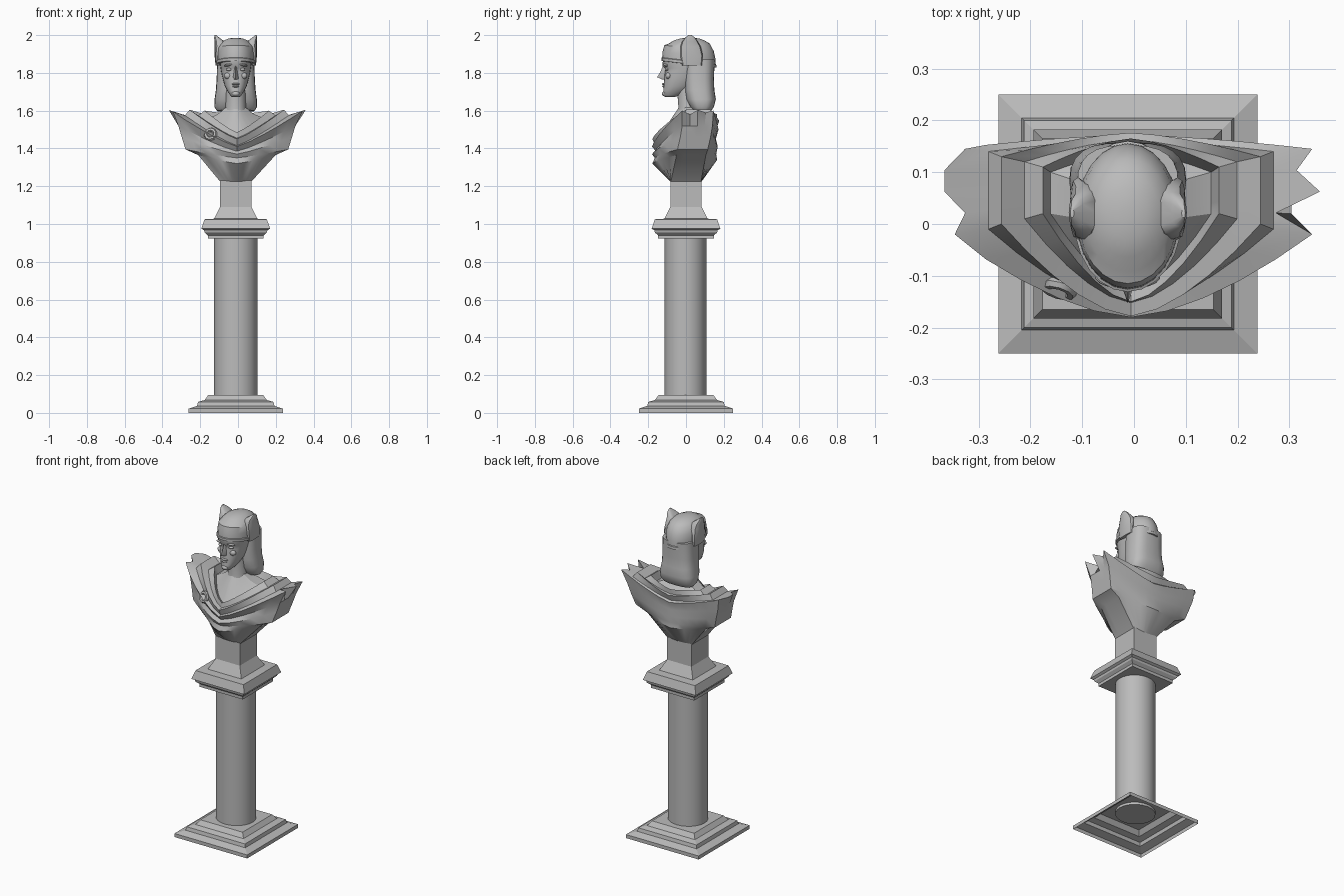
import bpy, bmesh, math
from mathutils import Vector

cube = bpy.data.objects.get("Cube")
if cube:
    bpy.data.objects.remove(cube)

CX = -0.012  # axis of the statue
stone = bpy.data.materials.new("grey stone")
stone.use_nodes = True
grey = (0.5, 0.5, 0.5, 1)
stone.diffuse_color = grey
stone.node_tree.nodes["Principled BSDF"].inputs["Base Color"].default_value = grey


def finish(obj, angle):
    if not obj.data.materials:
        obj.data.materials.append(stone)
    bpy.ops.object.select_all(action="DESELECT")
    obj.select_set(True)
    bpy.context.view_layer.objects.active = obj
    bpy.ops.object.shade_smooth_by_angle(angle=math.radians(angle))


def loft(name, rings, cap_first=True, cap_last=True, angle=35):
    """Skin a stack of closed rings that all have the same point count."""
    bm = bmesh.new()
    loops = [[bm.verts.new(p) for p in ring] for ring in rings]
    count = len(loops[0])
    for low, high in zip(loops, loops[1:]):
        for i in range(count):
            j = (i + 1) % count
            bm.faces.new((low[i], low[j], high[j], high[i]))
    if cap_first:
        bm.faces.new(loops[0][::-1])
    if cap_last:
        bm.faces.new(loops[-1])
    bmesh.ops.recalc_face_normals(bm, faces=bm.faces[:])
    mesh = bpy.data.meshes.new(name)
    bm.to_mesh(mesh)
    bm.free()
    obj = bpy.data.objects.new(name, mesh)
    bpy.context.collection.objects.link(obj)
    finish(obj, angle)
    return obj


def square(half, z):
    return [(CX + sx * half, sy * half, z)
            for sx, sy in ((-1, -1), (1, -1), (1, 1), (-1, 1))]


def oval(z, half, front, back, cx=0, power=2, tilt=0, sides=24):
    """Ring between a front and a back y; a higher power is boxier."""
    ring = []
    for i in range(sides):
        a = math.tau * i / sides
        c, s = math.cos(a), math.sin(a)
        px = math.copysign(abs(c) ** (2 / power), c)
        py = math.copysign(abs(s) ** (2 / power), s)
        y = (front + back) / 2 + py * (back - front) / 2
        ring.append((CX + cx + px * half, y, z + tilt * (y - 0.02)))
    return ring


def ball(name, place, size, segments=10):
    bpy.ops.mesh.primitive_uv_sphere_add(segments=segments, ring_count=6, radius=1,
                                         location=(CX + place[0], place[1], place[2]))
    obj = bpy.context.object
    obj.name = name
    obj.scale = size
    finish(obj, 60)
    return obj


# Pillar: stepped plinth, shaft, moulded capital and square block
loft("plinth", [square(h, z) for h, z in (
    (.25, 0), (.25, .022), (.205, .037), (.2, .058), (.165, .068), (.145, .095))],
    cap_first=False, angle=10)
loft("shaft", [oval(z, .115, -.113, .108) for z in (.08, .93)])
loft("capital", [square(h, z) for h, z in (
    (.148, .922), (.148, .94), (.165, .955), (.168, .967), (.182, .975),
    (.165, 1.025), (.115, 1.028), (.083, 1.09))], angle=10)
loft("block", [square(.083, z) for z in (1.08, 1.23)], angle=10)


# Bust: neck root, chest, folded cloak and tapering underside in one skin
RAGGED = {1: (0, -.07, .015, -.03, 0), -1: (-.01, -.03, .01, .01, -.03)}


def drape(half, side_f, side_b, front, back, zf, zs, zb, ragged=False):
    halves = []
    for s in (1, -1):
        pts = []
        for i in range(6):
            u = i / 5
            pts.append((half * u, front + (side_f - front) * u ** 1.6,
                        zf + (zs - zf) * u ** 1.2))
        for i in range(1, 5):
            pts.append((half, side_f + (side_b - side_f) * i / 4, zs))
        if ragged:
            for i, offset in enumerate(RAGGED[s]):
                x, y, z = pts[5 + i]
                pts[5 + i] = (x + offset, y, z + offset * .3)
        for i in range(4, -1, -1):
            u = i / 5
            pts.append((half * u, back + (side_b - back) * u ** 1.5,
                        zb + (zs - zb) * u ** 1.3))
        halves.append([(CX / 2 * (1 + (half < .1)) + s * x, y, z) for x, y, z in pts])
    return halves[0] + halves[1][-2:0:-1]


loft("cloaked_bust", [drape(*r) for r in (
    (.05, 0, .05, -.035, .07, 1.62, 1.62, 1.62),
    (.09, .01, .08, -.07, .1, 1.57, 1.585, 1.58),
    (.155, .02, .1, -.13, .14, 1.475, 1.555, 1.55),
    (.17, .02, .11, -.15, .165, 1.485, 1.6, 1.58),
    (.205, .01, .12, -.152, .163, 1.455, 1.575, 1.55),
    (.25, 0, .13, -.178, .176, 1.45, 1.605, 1.545),
    (.275, -.01, .14, -.162, .162, 1.415, 1.575, 1.51),
    (.35, -.02, .145, -.18, .172, 1.41, 1.6, 1.5, True),
    (.31, -.02, .14, -.16, .158, 1.385, 1.52, 1.45),
    (.292, -.03, .13, -.18, .168, 1.37, 1.46, 1.41),
    (.272, -.045, .115, -.165, .16, 1.35, 1.395, 1.37),
    (.205, -.05, .105, -.178, .165, 1.32, 1.365, 1.34),
    (.083, -.08, .08, -.083, .083, 1.225, 1.225, 1.225))], angle=28)

# Knotted clasp on the right breast
bpy.ops.mesh.primitive_torus_add(major_segments=10, minor_segments=6, major_radius=.026,
                                 minor_radius=.011, location=(-.145, -.125, 1.475),
                                 rotation=(1.2, .3, -.4))
clasp = bpy.context.object
clasp.name = "clasp"
finish(clasp, 40)

# Neck and head
loft("neck", [oval(z, w, f, b) for z, w, f, b in (
    (1.57, .065, -.05, .09), (1.62, .054, -.04, .08), (1.74, .052, -.05, .08))])
loft("head", [oval(z, w, f, b, power=2.3) for z, w, f, b in (
    (1.672, .02, -.108, -.06), (1.682, .03, -.122, -.03), (1.705, .045, -.12, .01),
    (1.73, .058, -.118, .04), (1.77, .069, -.116, .08), (1.805, .077, -.113, .1),
    (1.825, .08, -.112, .12), (1.838, .082, -.124, .13), (1.88, .084, -.122, .14))], angle=60)

# Face details
loft("nose", [
    [(CX - w, -.105, z), (CX, y, z), (CX + w, -.105, z)] for w, y, z in (
        (.008, -.122, 1.84), (.011, -.133, 1.81), (.017, -.153, 1.777), (.017, -.128, 1.766))],
    angle=40)
ball("upper_lip", (0, -.116, 1.741), (.023, .012, .006))
ball("lower_lip", (0, -.115, 1.729), (.019, .012, .006))
ball("chin", (0, -.11, 1.69), (.022, .018, .015))
for side, label in ((1, "left"), (-1, "right")):
    ball(label + "_eye", (side * .035, -.101, 1.818), (.016, .012, .008))
    brow = ball(label + "_brow", (side * .036, -.108, 1.842), (.028, .013, .007))
    brow.rotation_euler = (0, side * .15, side * .25)
    ball(label + "_cheek", (side * .04, -.093, 1.785), (.022, .016, .018))

# Long hair behind the face and neck
loft("hair", [oval(z, w, f, b, power=2.8, tilt=t) for z, w, f, b, t in (
    (1.605, .1, .035, .13, -.1), (1.62, .113, .02, .148, 0), (1.66, .112, 0, .158, 0),
    (1.71, .105, -.008, .15, 0), (1.77, .101, -.01, .148, 0), (1.87, .098, -.012, .152, 0))])

# Domed cap with a raised rim, sloping down to the rear
loft("cap", [oval(z, w, f, b, tilt=-.12 * (z < 1.94)) for z, w, f, b in (
    (1.845, .1, -.126, .157), (1.846, .105, -.131, .161), (1.861, .105, -.131, .16),
    (1.864, .1, -.126, .156), (1.895, .1, -.124, .155), (1.93, .096, -.115, .147),
    (1.955, .082, -.092, .126), (1.972, .062, -.064, .098),
    (1.982, .038, -.03, .07), (1.986, .012, 0, .035))])

# Upright pointed wings on both sides of the cap
for side, label in ((1, "left"), (-1, "right")):
    rings = []
    for z, inner, outer, front, back in (
            (1.84, .085, .107, -.02, .085), (1.89, .08, .112, -.03, .09),
            (1.94, .055, .112, -.03, .078), (1.967, .06, .112, -.02, .062),
            (1.985, .085, .114, -.006, .05), (2, .104, .111, .012, .03)):
        rings.append(oval(z, (outer - inner) / 2, front, back,
                          cx=side * (inner + outer) / 2, power=2.6, sides=12))
    loft(label + "_cap_wing", rings)
